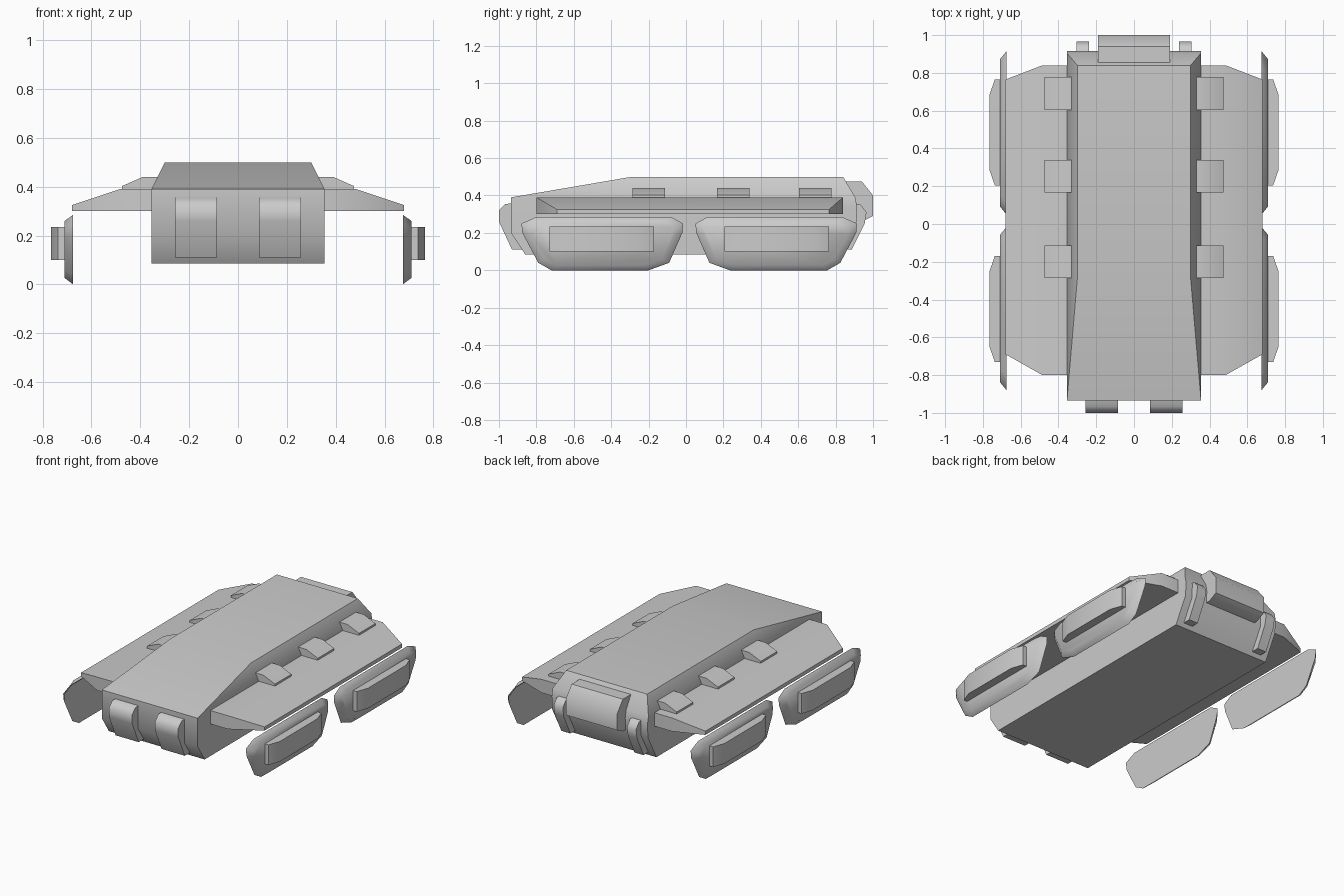
import bpy, bmesh
from math import radians

if "Cube" in bpy.data.objects:
    bpy.data.objects.remove(bpy.data.objects["Cube"])


def loft(name, a, b, mirror=True, angle=50):
    """Closed solid between two matching rings of 3D points."""
    bm = bmesh.new()
    va = [bm.verts.new(p) for p in a]
    vb = [bm.verts.new(p) for p in b]
    n = len(va)
    for i in range(n):
        j = (i + 1) % n
        bm.faces.new((va[i], va[j], vb[j], vb[i]))
    bm.faces.new(va[::-1])
    bm.faces.new(vb)
    return finish(name, bm, mirror, angle)


def finish(name, bm, mirror, angle):
    bmesh.ops.recalc_face_normals(bm, faces=bm.faces)
    me = bpy.data.meshes.new(name)
    bm.to_mesh(me)
    bm.free()
    me.shade_smooth()
    me.set_sharp_from_angle(angle=radians(angle))
    ob = bpy.data.objects.new(name, me)
    bpy.context.collection.objects.link(ob)
    if mirror:
        m = ob.modifiers.new("mirror", 'MIRROR')
        m.use_axis[0] = True
        m.use_mirror_merge = False
    return ob


def slab(name, profile, x0, x1, mirror=True):
    """Extrude a (y, z) side profile from x0 to x1."""
    return loft(name, [(x0, y, z) for y, z in profile],
                [(x1, y, z) for y, z in profile], mirror)


# Hull: vertical walls below, side panels leaning inward above the belt line
hull_low = [(0.905, 0.39), (0.915, 0.34), (0.91, 0.25), (0.82, 0.085),
            (-0.86, 0.085), (-0.935, 0.2), (-0.935, 0.39)]
hull_top = [(-0.29, 0.5), (0.84, 0.5)]
bm = bmesh.new()
rings = []
for s in (-1, 1):
    rings.append([bm.verts.new((s * 0.355, y, z)) for y, z in hull_low] +
                 [bm.verts.new((s * 0.30, y, z)) for y, z in hull_top])
L, R = rings
k = len(hull_low)
for i in range(len(L)):
    j = (i + 1) % len(L)
    bm.faces.new((L[i], L[j], R[j], R[i]))
for r in rings:
    bm.faces.new(r[:k])
    bm.faces.new((r[0], r[k - 1], r[k], r[k + 1]))
finish("hull", bm, False, 50)

# Side fenders: flat inner deck, sloping outer deck, clipped corners
bm = bmesh.new()
stations = [(0.30, -0.8, 0.84, 0.39), (0.485, -0.8, 0.84, 0.39),
            (0.68, -0.69, 0.765, 0.325)]
secs = [[bm.verts.new(p) for p in ((x, y0, 0.3), (x, y1, 0.3), (x, y1, z), (x, y0, z))]
        for x, y0, y1, z in stations]
for a, b in zip(secs, secs[1:]):
    for i in range(4):
        j = (i + 1) % 4
        bm.faces.new((a[i], a[j], b[j], b[i]))
bm.faces.new(secs[0])
bm.faces.new(secs[-1])
finish("fender", bm, True, 50)

# Hover pods: bevelled outward, rear one is the front one reversed
pod = [(-0.88, 0.25), (-0.80, 0.285), (-0.08, 0.285), (-0.015, 0.25),
       (-0.02, 0.20), (-0.09, 0.04), (-0.20, 0.0), (-0.72, 0.0),
       (-0.79, 0.04), (-0.875, 0.20)]
for label, flip in (("front", False), ("rear", True)):
    def fy(y):
        return 0.035 - y if flip else y
    inner = [(0.675, fy(y), z) for y, z in pod]
    outer = [(0.71, fy(-0.45 + (y + 0.45) * 0.9), 0.148 + (z - 0.148) * 0.82)
             for y, z in pod]
    loft(label + "_pod", inner, outer)
    # Raised panel with ends tapered in plan
    plan = [(0.675, -0.73), (0.737, -0.73), (0.765, -0.65), (0.765, -0.25),
            (0.737, -0.17), (0.675, -0.17)]
    loft(label + "_pod_panel", [(x, fy(y), 0.1) for x, y in plan],
         [(x, fy(y), 0.235) for x, y in plan])

# Deck clips along the hull and fender joint
clip = [(0.325, 0.38), (0.325, 0.44), (0.39, 0.44), (0.475, 0.403), (0.475, 0.38)]
for i, y in enumerate((-0.2, 0.253, 0.69)):
    loft(f"deck_clip_{i + 1}", [(x, y - 0.087, z) for x, z in clip],
         [(x, y + 0.087, z) for x, z in clip])

# Twin bumpers on the nose
slab("nose_bumper", [(-0.88, 0.36), (-0.965, 0.355), (-1.0, 0.32), (-1.0, 0.26),
                     (-0.93, 0.11), (-0.84, 0.11)], 0.085, 0.257)

# Rear engine block and small tail brackets
slab("engine_block", [(0.82, 0.475), (0.94, 0.475), (1.0, 0.40), (1.0, 0.29),
                      (0.94, 0.26), (0.86, 0.26)], -0.19, 0.19, False)
slab("tail_bracket", [(0.87, 0.36), (0.935, 0.35), (0.965, 0.31), (0.955, 0.25),
                      (0.885, 0.11), (0.82, 0.11)], 0.238, 0.305)
